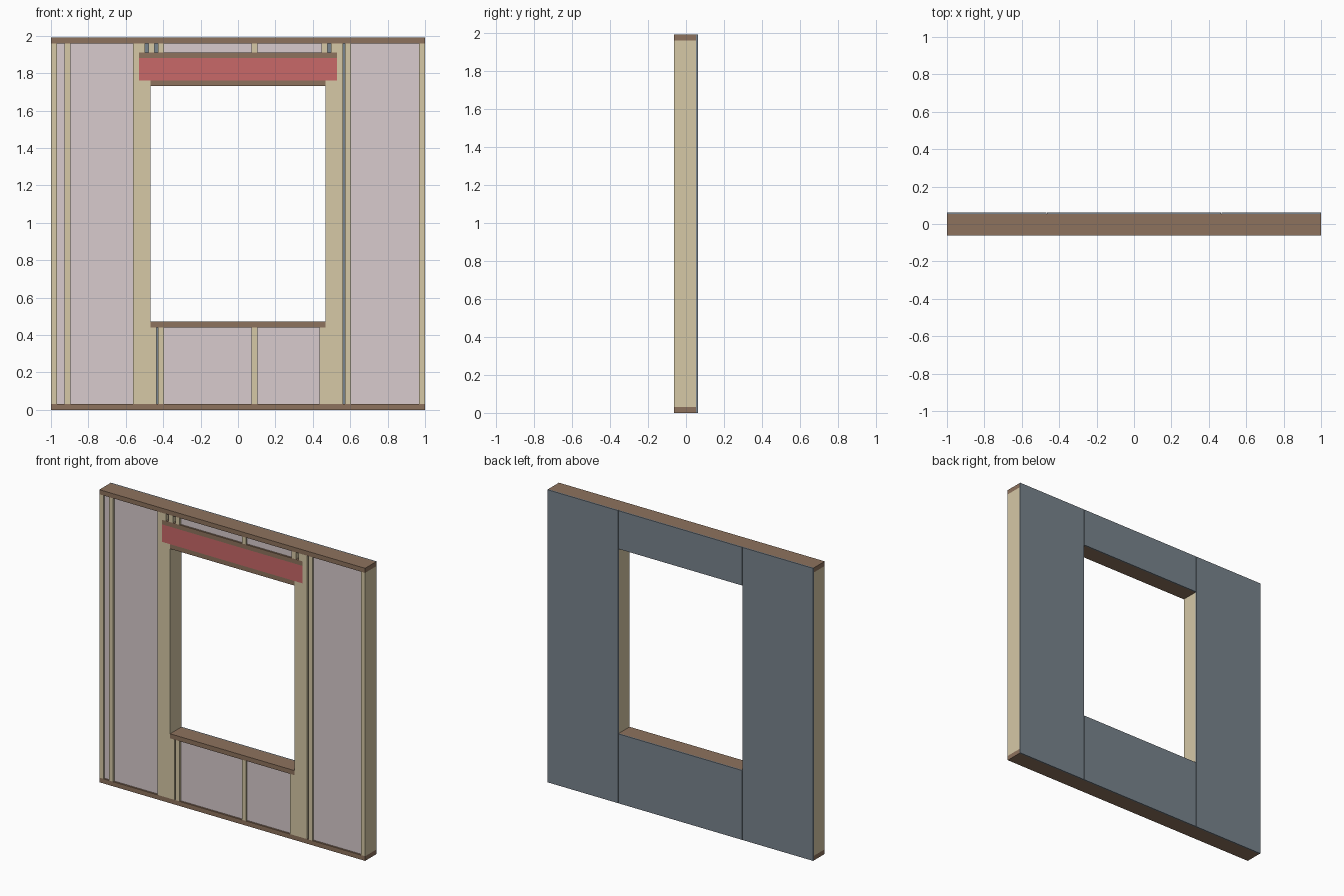
import bpy

if "Cube" in bpy.data.objects:
    bpy.data.objects.remove(bpy.data.objects["Cube"])

T = 0.03125            # lumber thickness
YF, YB = -0.062, 0.053 # framing front and back
YS = 0.062             # sheathing outer face
H = 1.99               # wall height
OX = 0.467             # half width of the opening
Z0, Z1 = 0.472, 1.73   # opening bottom and top
HB, HT = Z1 + T, 1.88  # header bottom and top


def material(name, rgb):
    m = bpy.data.materials.new(name)
    m.diffuse_color = (*rgb, 1)
    m.use_nodes = True
    m.node_tree.nodes["Principled BSDF"].inputs["Base Color"].default_value = m.diffuse_color
    return m


STUD = material("stud_wood", (0.67, 0.58, 0.38))
PLATE = material("plate_wood", (0.27, 0.17, 0.11))
RED = material("header_red", (0.58, 0.14, 0.14))
PINK = material("insulation_pink", (0.69, 0.60, 0.61))
GREY = material("sheathing_grey", (0.19, 0.23, 0.27))


def box(name, x0, x1, z0, z1, mat, y0=YF, y1=YB):
    bpy.ops.mesh.primitive_cube_add(
        size=1, location=((x0 + x1) / 2, (y0 + y1) / 2, (z0 + z1) / 2))
    o = bpy.context.object
    o.name = name
    o.scale = (x1 - x0, y1 - y0, z1 - z0)
    bpy.ops.object.transform_apply(location=False, rotation=False, scale=True)
    o.data.materials.append(mat)


def pair(name, x0, x1, *args):
    box(name + "_right", x0, x1, *args)
    box(name + "_left", -x1, -x0, *args)


# Horizontal plates, sill and header
box("bottom_plate", -1, 1, 0, T, PLATE)
box("top_plate", -1, 1, H - T, H, PLATE)
box("window_sill", -OX, OX, Z0 - T, Z0, PLATE)
box("window_head_plate", -OX, OX, Z1, HB, PLATE)
box("header", -OX - 2 * T, OX + 2 * T, HB, HT, RED)
box("header_top_plate", -OX - 2 * T, OX + 2 * T, HT, HT + T, PLATE)

# Full height studs: ends, king studs and regular spacing
pair("end_stud", 1 - T, 1, T, H - T, STUD)
pair("king_stud", OX + 2 * T, OX + 3 * T, T, H - T, STUD)
for x in (-0.927, 0.573):
    box("stud", x, x + T, T, H - T, STUD)

# Doubled jack studs under the header
for i in range(2):
    pair("jack_stud", OX + i * T, OX + (i + 1) * T, T, HB, STUD)

# Short studs below the sill and above the header
pair("sill_end_cripple", OX - T, OX, T, Z0 - T, STUD)
pair("header_end_cripple", 0.498, OX + 2 * T, HT + T, H - T, STUD)
pair("header_inner_cripple", 0.447, 0.447 + T, HT + T, H - T, STUD)
for x in (-0.427, 0.073):
    box("lower_cripple", x, x + T, T, Z0 - T, STUD)
    box("upper_cripple", x, x + T, HT + T, H - T, STUD)

# Insulation filling the wide bays, set slightly back
YI = YF + 0.012
K = OX + 3 * T
for x0, x1 in ((T - 1, -0.927), (T - 0.927, -K), (0.573 + T, 1 - T)):
    box("side_insulation", x0, x1, T, H - T, PINK, YI)
for x0, x1, low in ((T - 0.427, 0.073, 0.073), (0.073 + T, 0.447, OX - T)):
    box("lower_insulation", x0, low, T, Z0 - T, PINK, YI)
    box("upper_insulation", x0, x1, HT + T, H - T, PINK, YI)

# Sheathing panels on the back with fine seams
G = 0.001
pair("side_sheathing", OX, 1, 0, H, GREY, YB, YS)
box("lower_sheathing", -OX + G, OX - G, 0, Z0, GREY, YB, YS)
box("upper_sheathing", -OX + G, OX - G, Z1, H, GREY, YB, YS)
